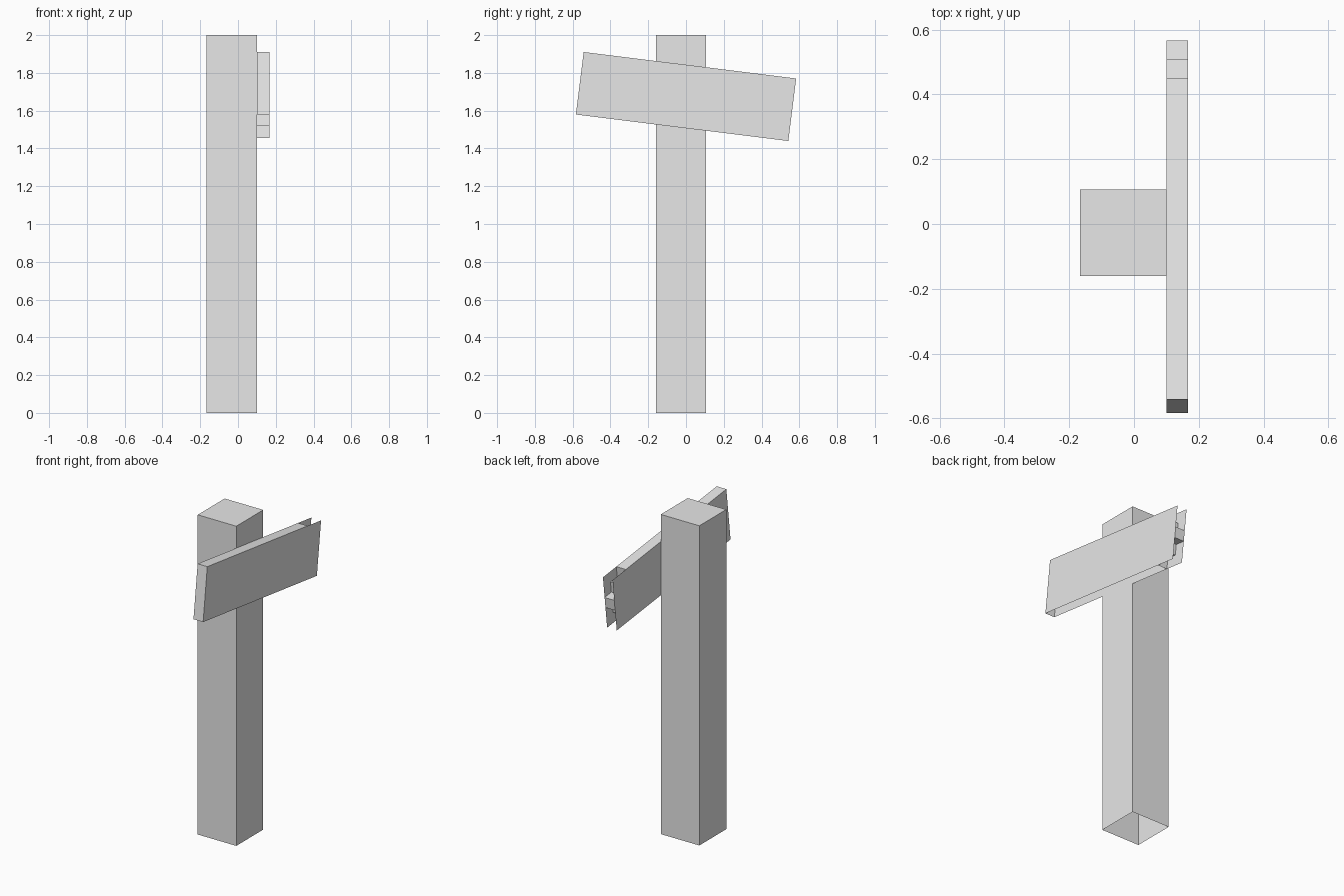
import bpy, bmesh, math

if "Cube" in bpy.data.objects:
    bpy.data.objects.remove(bpy.data.objects["Cube"])

PX = 0.2 / 3            # module size shared by post and board
grey = bpy.data.materials.new("plain_grey")
grey.diffuse_color = (0.8, 0.8, 0.8, 1)
grey.use_nodes = True
grey.node_tree.nodes["Principled BSDF"].inputs["Base Color"].default_value = grey.diffuse_color


def add_object(name, bm, location, tilt=0.0):
    mesh = bpy.data.meshes.new(name)
    bm.to_mesh(mesh)
    bm.free()
    mesh.materials.append(grey)
    ob = bpy.data.objects.new(name, mesh)
    ob.location = location
    ob.rotation_euler.x = tilt
    bpy.context.collection.objects.link(ob)
    return ob


# Square post, hollow and open underneath
bm = bmesh.new()
bmesh.ops.create_cube(bm, size=1)
bmesh.ops.scale(bm, vec=(4 * PX, 4 * PX, 2), verts=bm.verts)
bm.normal_update()
bottom = [f for f in bm.faces if f.normal.z < -0.5]
bmesh.ops.delete(bm, geom=bottom, context='FACES_ONLY')
add_object("post", bm, (-PX / 2, -0.4 * PX, 1))

# Board: two full side plates with a rim between them, open underneath
hl, hh, hx = 8.5 * PX, 2.5 * PX, PX / 2
bm = bmesh.new()


def face(points):
    bm.faces.new([bm.verts.new(p) for p in points])


plate = [(-hl, -hh), (hl, -hh), (hl, hh), (-hl, hh)]
face([(hx, y, z) for y, z in plate])
face([(-hx, y, z) for y, z in reversed(plate)])

# Rim: straight near end, top edge, then a stepped arrow tip at the far end
rim = [(-hl, -hh), (-hl, hh)]
for row, inset in enumerate((2, 1, 0, 1, 2)):
    end = hl - inset * PX
    rim += [(end, hh - row * PX), (end, hh - (row + 1) * PX)]
for (y0, z0), (y1, z1) in zip(rim, rim[1:]):
    face([(hx, y0, z0), (hx, y1, z1), (-hx, y1, z1), (-hx, y0, z0)])

bmesh.ops.remove_doubles(bm, verts=bm.verts, dist=1e-5)
add_object("sign_board", bm, (2 * PX, 0, 1.675), math.radians(-7.1))
